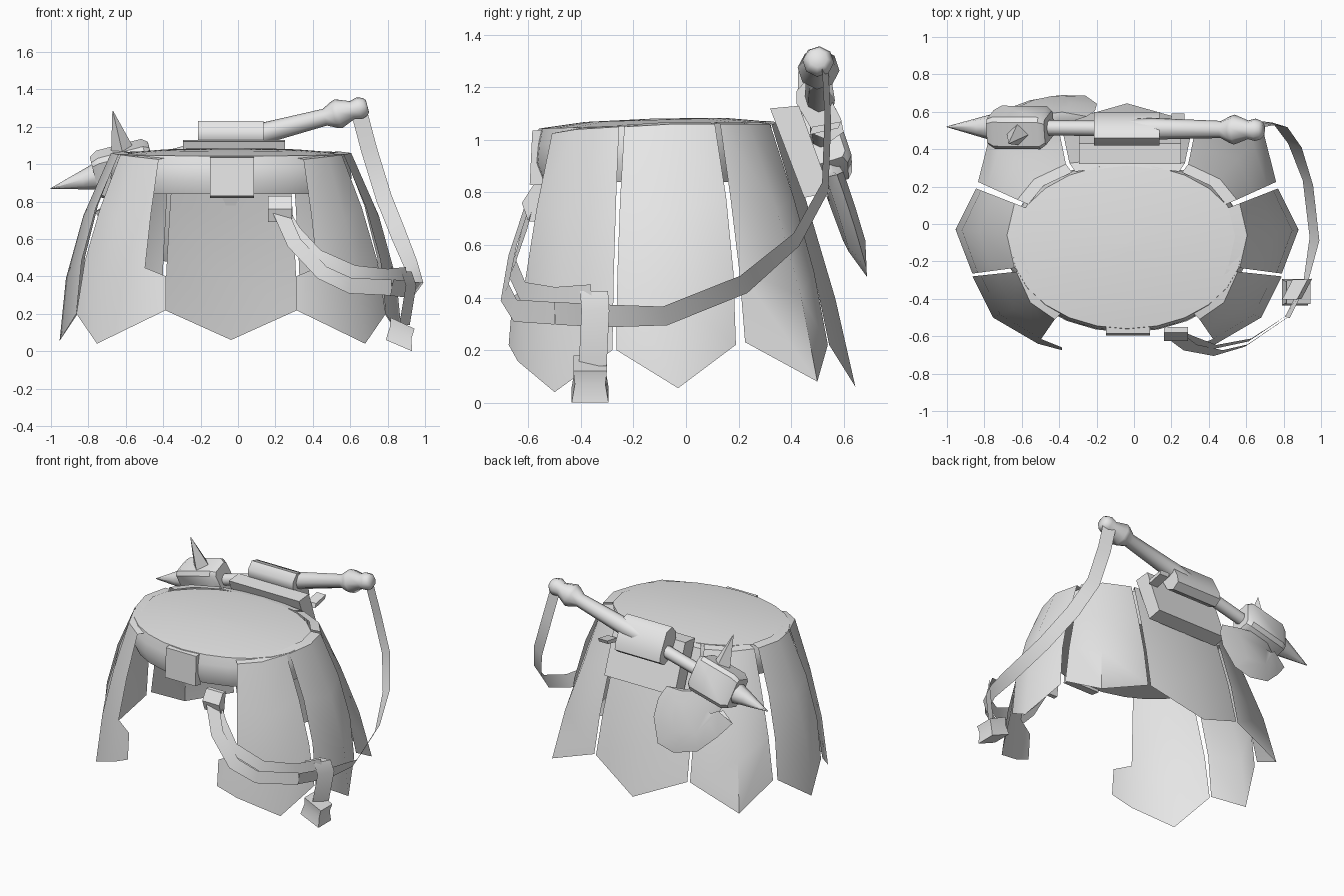
import bpy, bmesh, math
from mathutils import Vector, Matrix

if "Cube" in bpy.data.objects:
    bpy.data.objects.remove(bpy.data.objects["Cube"])

CX = -0.037                       # mirror axis of the skirt
mat = bpy.data.materials.new("plain_grey")
mat.diffuse_color = (0.8, 0.8, 0.8, 1)
mat.use_nodes = True
mat.node_tree.nodes["Principled BSDF"].inputs["Base Color"].default_value = mat.diffuse_color


def make(name, verts, faces, angle=40, matrix=None, sheet=False):
    """Mesh object from points and faces, smooth below the given angle."""
    me = bpy.data.meshes.new(name)
    me.from_pydata([tuple(v) for v in verts], [], faces)
    bm = bmesh.new()
    bm.from_mesh(me)
    bmesh.ops.recalc_face_normals(bm, faces=bm.faces)
    if sheet:                     # open sheets face away from the body
        out = sum(f.normal.dot(f.calc_center_median() * Vector((1, 1, 0))) * f.calc_area()
                  for f in bm.faces)
        if out < 0:
            bmesh.ops.reverse_faces(bm, faces=bm.faces)
    bm.to_mesh(me)
    bm.free()
    me.materials.append(mat)
    ob = bpy.data.objects.new(name, me)
    bpy.context.collection.objects.link(ob)
    if matrix is not None:
        ob.matrix_world = matrix
    bpy.ops.object.select_all(action='DESELECT')
    ob.select_set(True)
    bpy.context.view_layer.objects.active = ob
    bpy.ops.object.shade_smooth_by_angle(angle=math.radians(angle))
    return ob


def loft(name, rings, angle=40, matrix=None):
    """Skin closed rings that all have the same number of points."""
    n = len(rings[0])
    verts = [p for r in rings for p in r]
    faces = [(i*n + j, i*n + (j+1) % n, (i+1)*n + (j+1) % n, (i+1)*n + j)
             for i in range(len(rings)-1) for j in range(n)]
    faces += [tuple(range(n)), tuple(range(len(verts)-n, len(verts)))]
    return make(name, verts, faces, angle, matrix)


def plate(name, top, bottom, power, s=1, tab=None):
    """Hanging plate: three columns bowing outwards, with the top edge folded in."""
    rows = 4
    verts = []
    for i in range(rows):
        t = i / (rows-1)
        f = 1 - (1-t)**power
        for a, b in zip(top, bottom):
            verts.append((a[0]+(b[0]-a[0])*f, a[1]+(b[1]-a[1])*f, a[2]+(b[2]-a[2])*t))
    faces = [(3*i+j, 3*i+j+1, 3*i+j+4, 3*i+j+3) for i in range(rows-1) for j in range(2)]
    n = len(verts)
    verts += [(CX + (x-CX)*.9, -.12 + (y+.12)*.9, z+.008) for x, y, z in top]
    faces += [(n, n+1, 1, 0), (n+1, n+2, 2, 1)]
    if tab:                       # small wing at the lower inner edge
        verts += tab
        faces.append((8, n+3, n+4, 11))
    verts = [(CX + s*(x-CX), y, z) for x, y, z in verts]
    return make(name, verts, faces, 50, sheet=True)


# Skirt plates
for s, side in ((1, "right"), (-1, "left")):
    plate("front_plate_" + side,
          [(.555, -.255, 1.05), (.48, -.42, 1.04), (.35, -.51, 1.025)],
          [(.79, -.28, .2), (.68, -.5, .04), (.44, -.64, .157)], 1.5, s,
          [(.31, -.66, .4), (.31, -.675, .22)])
    plate("side_plate_" + side,
          [(.565, -.235, 1.05), (.605, -.06, 1.06), (.565, .11, 1.06)],
          [(.79, -.265, .2), (.88, -.03, .055), (.77, .19, .22)], 1.9, s)
    plate("rear_side_plate_" + side,
          [(.55, .13, 1.06), (.46, .24, 1.06), (.29, .32, 1.06)],
          [(.76, .225, .23), (.69, .5, .08), (.335, .54, .22)], 1.3, s)
plate("back_plate", [(-.345, .325, 1.06), (CX, .36, 1.065), (.272, .325, 1.06)],
      [(-.392, .545, .22), (CX, .645, .06), (.318, .545, .22)], 1.2)

# Waist: shallow dome and the belt that rolls below it
N = 24
rings = []
for k, z in ((.02, 1.085), (.6, 1.08), (1, 1.06), (1.03, 1.0), (1.045, .93), (.98, .84)):
    ring = []
    for i in range(N):
        a = 2*math.pi*i/N
        y = -.12 + .44*k*math.sin(a)
        ring.append((CX + .617*k*math.cos(a), y, z + (.03*y if z > .9 else 0)))
    rings.append(ring)
loft("waist_belt", rings, 50)


def prism_x(name, section, x0, x1, angle=30, matrix=None):
    return loft(name, [[(x, y, z) for y, z in section] for x in (x0, x1)], angle, matrix)


# Buckle, rear bracket, shaft holder and its small tie
prism_x("buckle", [(-.54, 1.04), (-.585, 1.035), (-.595, .83), (-.53, .82)], -.15, .085)
prism_x("rear_bracket", [(.32, 1.12), (.43, 1.13), (.55, .8), (.45, .78)], -.295, .25)
prism_x("shaft_holder", [(.42, 1.185), (.46, 1.23), (.52, 1.215), (.59, 1.08), (.6, 1.03),
                         (.55, .995), (.49, 1.02), (.42, 1.14)], -.215, .135, 50)
prism_x("holder_tie", [(.47, 1.02), (.48, 1.05), (.59, 1.07), (.58, 1.045)], .2, .27)

# Local frame of the slung axe: shaft along x, blade along y
A = Vector((1, -.01, .26)).normalized()
D = Vector((.25, .32, -.95))
D = (D - A*D.dot(A)).normalized()
W = A.cross(D)
AXE = Matrix.Translation((0, .51, 1.13)) @ Matrix((A, D, W)).transposed().to_4x4()


def lathe(name, prof, n=8, matrix=AXE, angle=50):
    return loft(name, [[(a, r*math.cos(2*math.pi*(i+.5)/n), r*math.sin(2*math.pi*(i+.5)/n))
                        for i in range(n)] for a, r in prof], angle, matrix)


lathe("axe_shaft", [(-.7, .04), (-.2, .042), (.1, .058), (.48, .046), (.53, .072), (.555, .08),
                    (.63, .05), (.67, .06), (.7, .05), (.715, .035)])
# Axe head block, slightly tapered
loft("axe_head", [[(a, sy*h, sz*w) for sy, sz in ((-1, -.75), (-.8, -1), (.8, -1), (1, -.75),
                                                  (1, .75), (.8, 1), (-.8, 1), (-1, .75))]
                  for a, h, w in ((-.79, .1, .07), (-.75, .12, .09),
                                  (-.5, .12, .09), (-.47, .1, .07))], 35, AXE)
lathe("end_spike", [(-.77, .075), (-.86, .05), (-1.035, .002)])


def cone(name, base, tip, r, n=4):
    base, tip = Vector(base), Vector(tip)
    q = (tip-base).to_track_quat('X', 'Z').to_matrix().to_4x4()
    lathe(name, [(0, r), ((tip-base).length, .002)], n, Matrix.Translation(base) @ q, 30)


cone("top_spike", (-.62, .48, 1.08), (-.67, .43, 1.285), .06)

# Crescent blade: outline in the axe frame, thick in the middle, thin at the rim
outline = [(.08, .03), (.19, .15), (.33, .2), (.35, .3), (.33, .42), (.23, .56), (.1, .56),
           (-.05, .47), (-.14, .32), (-.2, .19), (-.13, .24), (-.07, .24), (-.09, .12),
           (-.1, .03)]
outline = [(x - .64, y) for x, y in outline]
n = len(outline)
mid = [(-.59 + (x+.59)*.55, .06 + (y-.06)*.75) for x, y in outline]
verts = [(x, y, 0) for x, y in outline]
verts += [(x, y, h) for h in (.035, -.035) for x, y in mid]
faces = []
for o in (n, 2*n):
    faces += [(j, (j+1) % n, o + (j+1) % n, o + j) for j in range(n)]
    faces.append(tuple(range(o, o+n)))
make("axe_blade", verts, faces, 45, AXE)


def radial(p):
    return Vector((p.x, p.y, 0))


def hanging(p):
    """Strap face direction: backwards at the rear, tipped down along the side."""
    if p.y > .3:
        return Vector((.3, 1, 0))
    return Vector((.8, .8*p.y, -.6 if p.y > -.2 else -.25))


def ribbon(name, pts, width, out=radial, across=None):
    """Flat strap following points, its face turned along out."""
    pts = [Vector(p) for p in pts]
    verts = []
    for i, p in enumerate(pts):
        tan = (pts[min(i+1, len(pts)-1)] - pts[max(i-1, 0)]).normalized()
        w = Vector(across) if across else tan.cross(out(p))
        w = w.normalized()*width/2
        verts += [p-w, p+w]
    faces = [(2*i, 2*i+1, 2*i+3, 2*i+2) for i in range(len(pts)-1)]
    make(name, verts, faces, 30, sheet=True)


# Hanging strap with two strands meeting at the front
ribbon("long_strap", [(.65, .53, 1.27), (.70, .54, 1.08), (.78, .53, .82), (.86, .42, .62),
                      (.93, .22, .45), (.965, -.08, .33), (.92, -.3, .33), (.82, -.5, .34)],
       .09, hanging)
ribbon("front_strand", [(.82, -.5, .34), (.6, -.65, .35), (.45, -.69, .42), (.3, -.66, .58),
                        (.22, -.6, .76)], .085)
ribbon("short_strand", [(.22, -.585, .77), (.3, -.62, .64), (.42, -.66, .51), (.62, -.62, .42),
                        (.8, -.5, .4), (.9, -.36, .41)], .08)
prism_x("strap_knot", [(-.6, .69), (-.625, .76), (-.58, .83), (-.55, .83), (-.57, .69)],
        .16, .29)
# Loose strap end with weight
ribbon("strap_end", [(.82, -.35, .42), (.9, -.35, .425), (.925, -.345, .35),
                     (.89, -.355, .14)], .12, across=(.45, .85, 0))
loft("end_weight", [[(.87 + dx + sx*w, -.365 + sy*w, z - sx*.03) for sx, sy in
                     ((-1, -1), (1, -1), (1, 1), (-1, 1))]
                    for dx, w, z in ((-.01, .07, .03), (0, .058, .1), (.01, .064, .15))], 30)
